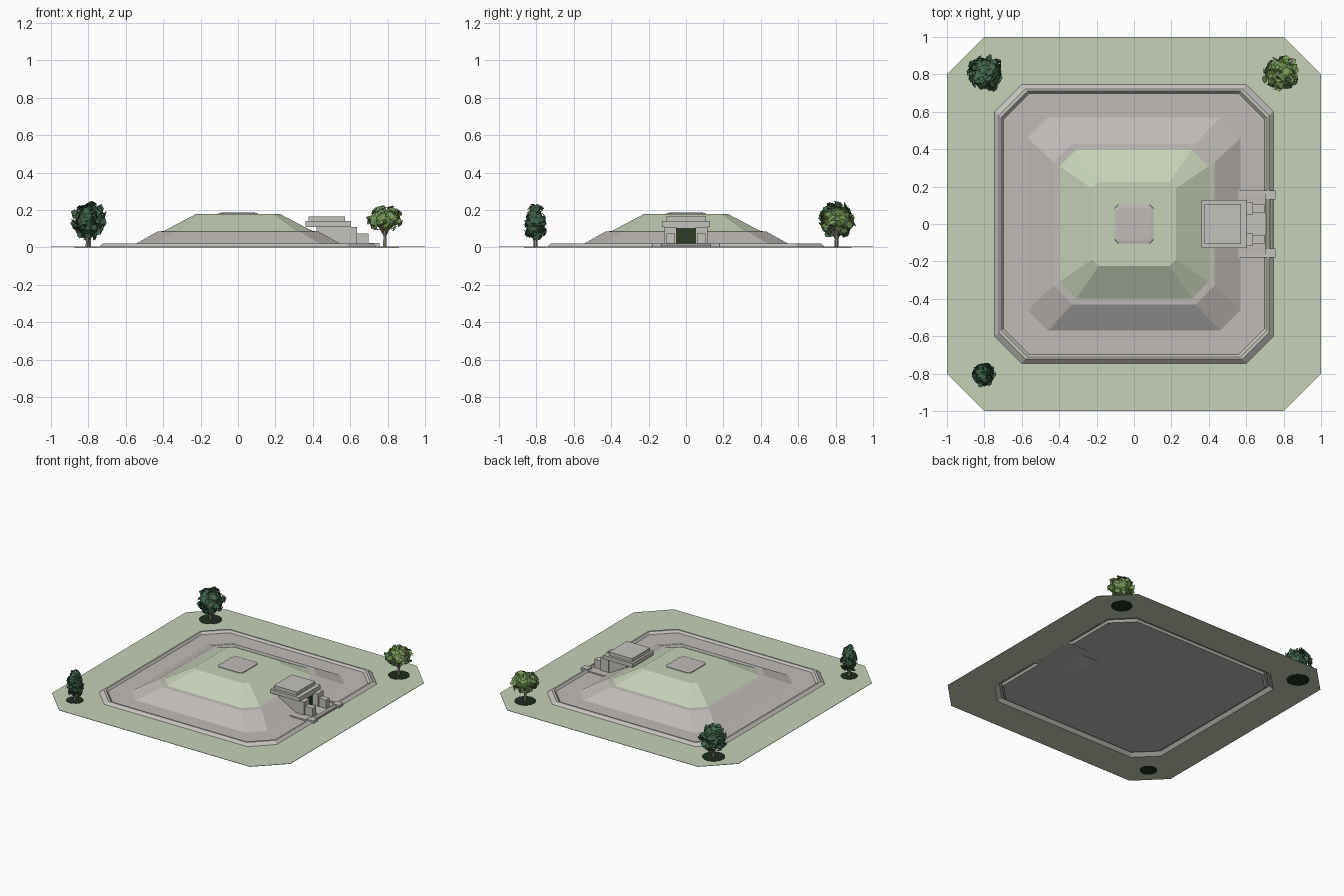
import bpy, bmesh, math, random
from mathutils import Vector, Matrix

cube = bpy.data.objects.get("Cube")
if cube:
    bpy.data.objects.remove(cube, do_unlink=True)

random.seed(4)


def material(name, r, g, b):
    """Flat material from 0-255 display values, stored as linear."""
    m = bpy.data.materials.new(name)
    col = [(c / 255) ** 2.2 for c in (r, g, b)] + [1]
    m.use_nodes = True
    m.diffuse_color = col
    m.node_tree.nodes["Principled BSDF"].inputs["Base Color"].default_value = col
    return m


GRASS = material("pale_grass", 196, 208, 182)
PAVING = material("warm_paving", 190, 186, 182)
STONE = material("pale_stone", 196, 193, 188)
DARK = material("dark_opening", 48, 62, 42)
SHADE = material("tree_bed", 36, 50, 36)
BARK = material("grey_bark", 150, 142, 130)
LEAF_LIGHT = material("light_leaves", 118, 152, 88)
LEAF_DARK = material("dark_leaves", 72, 108, 82)
LEAF_PINE = material("conifer_leaves", 62, 94, 70)


def finish(name, bm, mat):
    me = bpy.data.meshes.new(name)
    bm.to_mesh(me)
    bm.free()
    me.materials.append(mat)
    ob = bpy.data.objects.new(name, me)
    bpy.context.collection.objects.link(ob)
    return ob


def octagon(bm, half, cut, z):
    """Ring of a square with chamfered corners, counter-clockwise."""
    k = half - cut
    pts = [(half, -k), (half, k), (k, half), (-k, half),
           (-half, k), (-half, -k), (-k, -half), (k, -half)]
    return [bm.verts.new((x, y, z)) for x, y in pts]


def stack(name, levels, mat, cap=True):
    """Loft between chamfered squares given as (half, cut, z)."""
    bm = bmesh.new()
    rings = [octagon(bm, *lv) for lv in levels]
    for a, b in zip(rings, rings[1:]):
        for i in range(8):
            j = (i + 1) % 8
            bm.faces.new((a[i], a[j], b[j], b[i]))
    if cap:
        bm.faces.new(rings[-1])
    return finish(name, bm, mat)


def box(name, x, y, z, mat):
    bm = bmesh.new()
    size = [b - a for a, b in (x, y, z)]
    mid = [(a + b) / 2 for a, b in (x, y, z)]
    bmesh.ops.create_cube(bm, size=1, matrix=Matrix.Translation(mid) @ Matrix.Diagonal((*size, 1)))
    return finish(name, bm, mat)


def limb(bm, a, b, r1, r2):
    """Tapered stick between two points."""
    a, b = Vector(a), Vector(b)
    d = b - a
    rot = d.to_track_quat('Z', 'Y').to_matrix().to_4x4()
    bmesh.ops.create_cone(bm, cap_ends=True, segments=6, radius1=r1, radius2=r2, depth=d.length,
                          matrix=Matrix.Translation((a + b) / 2) @ rot)


# Lawn and raised terraces
stack("lawn", [(.745, .145, .0015), (1, .2, .0015), (1, .2, .004), (.745, .145, .004)], GRASS, cap=False)
stack("kerb", [(.745, .145, 0), (.722, .142, .022), (.71, .14, .022), (.698, .137, .006)], STONE, cap=False)
stack("paved_floor", [(.7, .138, .006)], PAVING)
stack("stone_bank", [(.57, .11, .006), (.43, .1, .085), (.4, .09, .087)], PAVING)
stack("grass_mound", [(.4, .09, .086), (.225, .035, .178)], GRASS)
stack("summit_slab", [(.105, .02, .177), (.103, .02, .183), (.087, .014, .186)], PAVING)

# Entrance pavilion on the +x side
box("roof_lower", (.36, .603), (-.127, .127), (.11, .14), STONE)
box("roof_upper", (.377, .572), (-.108, .108), (.14, .166), STONE)
box("portal_core", (.42, .585), (-.11, .11), (.004, .11), STONE)
box("lintel", (.58, .603), (-.052, .052), (.1, .11), STONE)
box("door_opening", (.583, .59), (-.05, .05), (.01, .1), DARK)
box("apron", (.56, .742), (-.165, .165), (.004, .012), PAVING)
box("threshold_step", (.59, .72), (-.05, .05), (.01, .018), STONE)
for side, s in (("left", 1), ("right", -1)):
    def span(a, b):
        return tuple(sorted((a * s, b * s)))
    box(f"portal_pier_{side}", (.57, .636), span(.05, .115), (.004, .11), STONE)
    box(f"step_pier_{side}", (.63, .697), span(.06, .103), (.004, .075), STONE)
    box(f"apron_wall_{side}", (.56, .705), span(.163, .178), (.004, .016), STONE)
    box(f"end_block_{side}", (.7, .757), span(.13, .178), (.002, .024), STONE)


def tree(name, x, y, base, top, radius, leaf, count, size, taper, bed):
    """Trunk with branches, faceted crown with loose leaf cards, round bed."""
    centre = Vector((x, y, (base + top) / 2))
    half = (top - base) / 2

    bm = bmesh.new()
    limb(bm, (x, y, .003), (x, y, centre.z), .011, .006)
    for i in range(4):
        a = math.tau * i / 4 + .5
        limb(bm, (x, y, base * .75),
             (x + radius * .55 * math.cos(a), y + radius * .55 * math.sin(a), centre.z), .005, .003)
    finish(name + "_trunk", bm, BARK)

    def narrow(h):
        return 1 - taper * (h + 1) / 2

    bm = bmesh.new()
    bmesh.ops.create_icosphere(bm, subdivisions=2, radius=1)
    for v in bm.verts:
        n = v.co * random.uniform(.62, .84)
        w = narrow(n.z) * radius
        v.co = centre + Vector((n.x * w, n.y * w, n.z * half))
    for i in range(count):
        h = random.uniform(-.95, .97)
        a = i * 2.4 + random.uniform(-.3, .3)
        flat = math.sqrt(1 - h * h)
        n = Vector((flat * math.cos(a), flat * math.sin(a), h))
        reach = random.uniform(.72, .92)
        w = narrow(h) * radius * reach
        pos = centre + Vector((n.x * w, n.y * w, h * half * reach))
        tilt = n + Vector([random.uniform(-.7, .7) for _ in range(3)])
        rot = tilt.to_track_quat('Z', 'Y').to_matrix()
        spin = random.uniform(0, math.tau)
        card = []
        for k in range(5):
            b = spin + math.tau * k / 5
            r = size * random.uniform(.6, 1.1)
            card.append(bm.verts.new(pos + rot @ Vector((r * math.cos(b), r * math.sin(b), 0))))
        bm.faces.new(card)
    finish(name + "_crown", bm, leaf)

    bm = bmesh.new()
    bmesh.ops.create_cone(bm, cap_ends=True, segments=16, radius1=bed, radius2=bed, depth=.006,
                          matrix=Matrix.Translation((x, y, .003)))
    finish(name + "_bed", bm, SHADE)


# Trees in three corners
tree("broad_tree", -.795, .805, .045, .25, .105, LEAF_DARK, 110, .027, .1, .08)
tree("light_tree", .785, .805, .075, .225, .105, LEAF_LIGHT, 110, .025, .1, .075)
tree("conifer", -.805, -.805, .025, .25, .078, LEAF_PINE, 110, .02, .4, .06)
